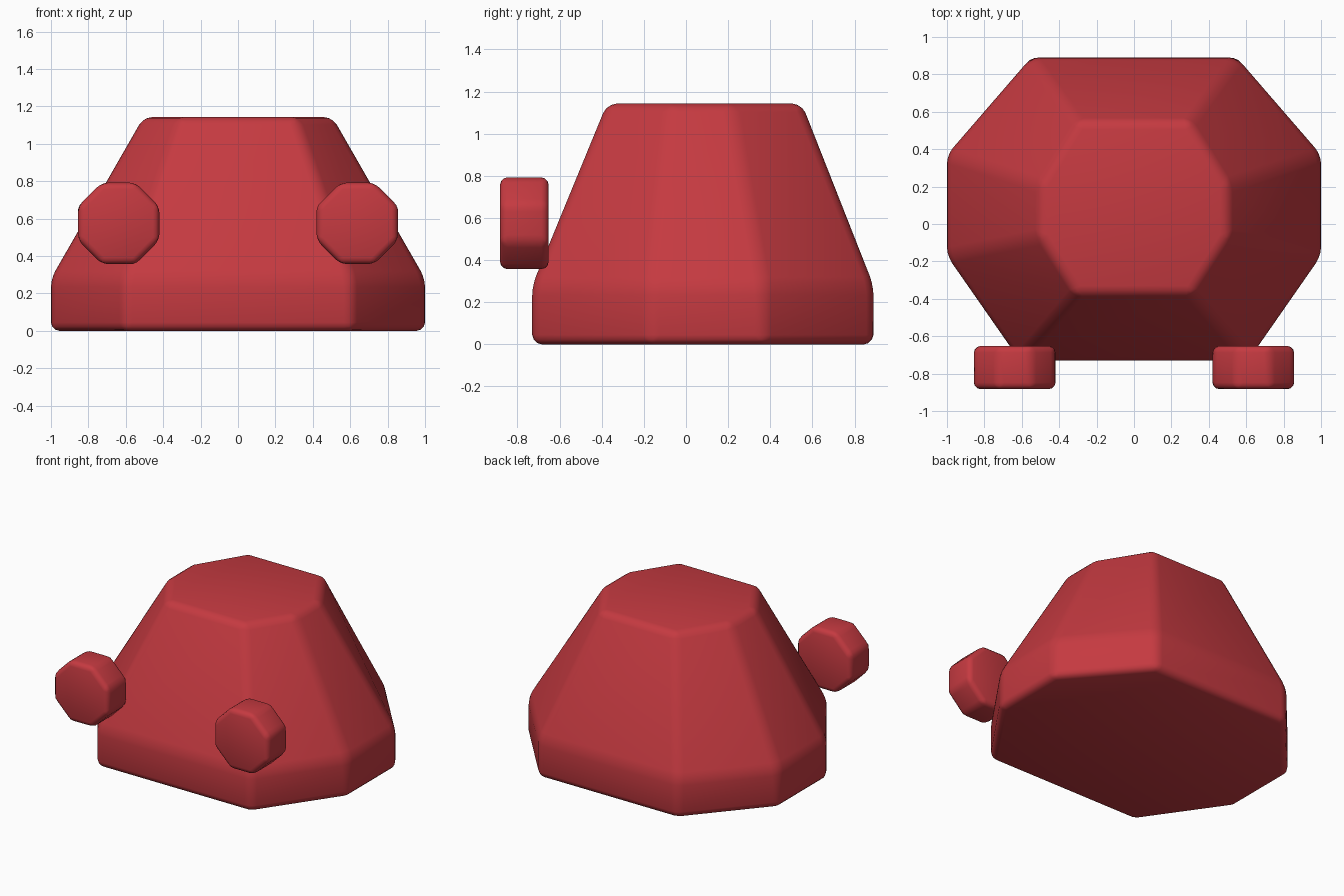
import bpy, bmesh, math

cube = bpy.data.objects.get("Cube")
if cube:
    bpy.data.objects.remove(cube, do_unlink=True)

red = bpy.data.materials.new("red")
red.use_nodes = True
colour = (0.56, 0.042, 0.052, 1)
red.diffuse_color = colour
red.node_tree.nodes["Principled BSDF"].inputs["Base Color"].default_value = colour


def mirrored(half):
    """Close a right-hand half outline into a full ring."""
    return half + [(-x, y) for x, y in reversed(half)]


def loft(name, rings, bevel):
    """Skin a stack of 3D rings, cap the ends and round every edge."""
    bm = bmesh.new()
    loops = [[bm.verts.new(p) for p in ring] for ring in rings]
    for low, high in zip(loops, loops[1:]):
        n = len(low)
        for i in range(n):
            j = (i + 1) % n
            bm.faces.new((low[i], low[j], high[j], high[i]))
    bm.faces.new(loops[0][::-1])
    bm.faces.new(loops[-1])
    bmesh.ops.recalc_face_normals(bm, faces=bm.faces)
    mesh = bpy.data.meshes.new(name)
    bm.to_mesh(mesh)
    bm.free()
    mesh.materials.append(red)
    mesh.shade_smooth()
    ob = bpy.data.objects.new(name, mesh)
    bpy.context.collection.objects.link(ob)
    mod = ob.modifiers.new("rounded_edges", 'BEVEL')
    mod.width = bevel
    mod.segments = 3
    mod.limit_method = 'NONE'
    return ob


# Tapered eight-sided body on a short upright base
base = mirrored([(0.61, -0.73), (1.0, -0.17), (1.0, 0.37), (0.55, 0.89)])
crown = mirrored([(0.31, -0.375), (0.505, -0.07), (0.505, 0.21), (0.3, 0.55)])
loft("body", [[(x, y, 0) for x, y in base],
              [(x, y, 0.28) for x, y in base],
              [(x, y, 1.143) for x, y in crown]], 0.045)

# Two octagonal discs at the front
radius = 0.218 / math.cos(math.pi / 8)
angles = [math.pi / 8 + i * math.pi / 4 for i in range(8)]
for side, x in (("left", 0.638), ("right", -0.638)):
    loft(side + "_front_disc",
         [[(x + radius * math.cos(a), y, 0.575 + radius * math.sin(a)) for a in angles]
          for y in (-0.883, -0.652)], 0.035)
